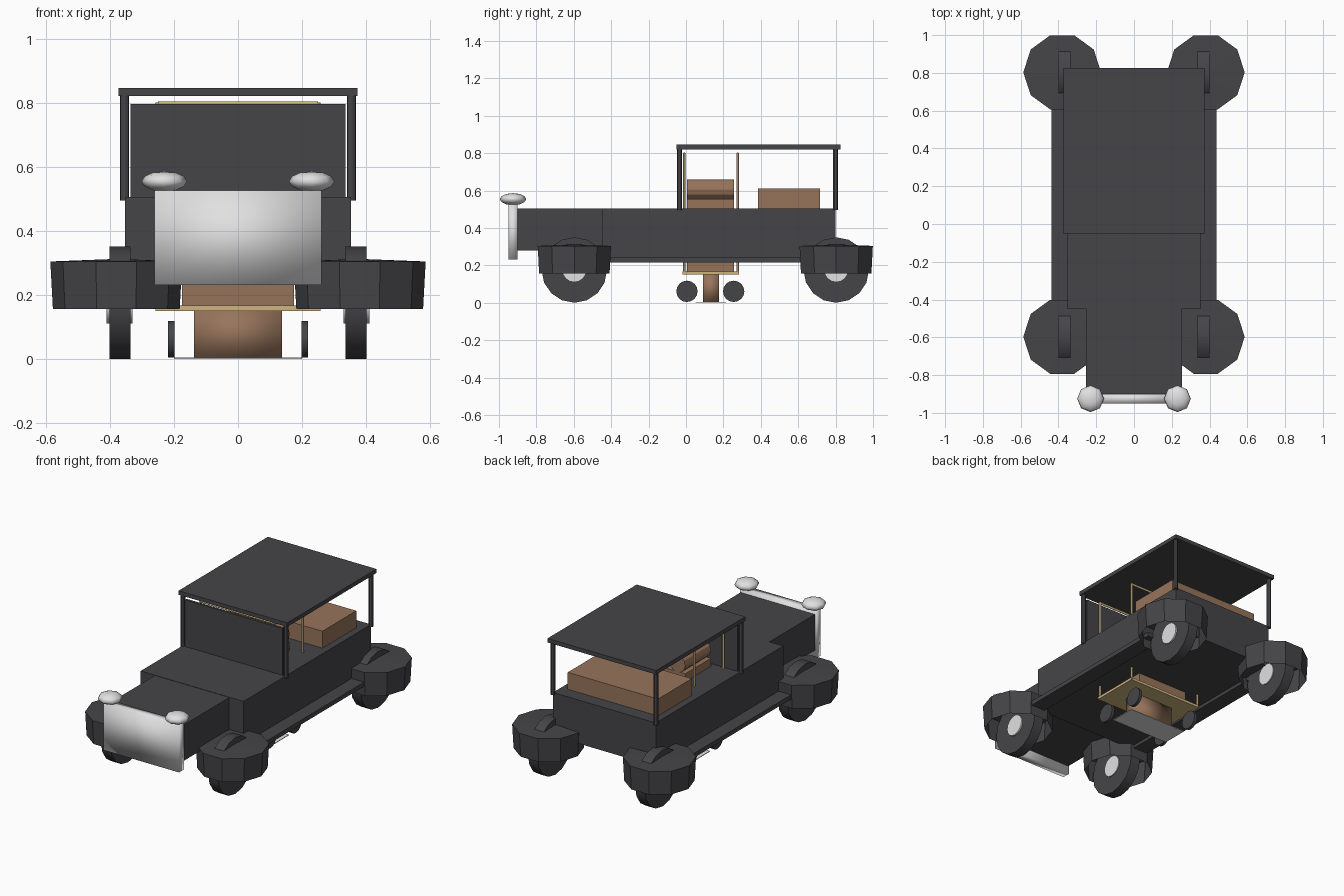
import bpy, math
from mathutils import Matrix

cube = bpy.data.objects.get("Cube")
if cube:
    bpy.data.objects.remove(cube, do_unlink=True)


def material(name, r, g, b):
    m = bpy.data.materials.new(name)
    m.use_nodes = True
    m.diffuse_color = (r, g, b, 1)
    m.node_tree.nodes["Principled BSDF"].inputs["Base Color"].default_value = (r, g, b, 1)
    return m


DARK = material("charcoal", 0.06, 0.06, 0.066)
SILVER = material("silver", 0.75, 0.75, 0.75)
BROWN = material("leather brown", 0.31, 0.175, 0.105)
BRASS = material("brass", 0.62, 0.46, 0.22)


def finish(name, mat, angle=30):
    ob = bpy.context.object
    ob.name = name
    bpy.ops.object.transform_apply(location=False, rotation=True, scale=True)
    ob.data.materials.append(mat)
    if angle:
        bpy.ops.object.shade_smooth_by_angle(angle=math.radians(angle))
    return ob


def box(name, mat, x, y, z, angle=0):
    """Box from its (min, max) range on each axis."""
    bpy.ops.mesh.primitive_cube_add(size=1, location=[sum(r) / 2 for r in (x, y, z)])
    bpy.context.object.scale = [r[1] - r[0] for r in (x, y, z)]
    return finish(name, mat, angle)


def rod(name, mat, centre, radius, length, axis="z", sides=12):
    turn = {"x": (0, math.pi / 2, 0), "y": (math.pi / 2, 0, 0), "z": (0, 0, 0)}[axis]
    bpy.ops.mesh.primitive_cylinder_add(vertices=sides, radius=radius, depth=length,
                                        location=centre, rotation=turn)
    return finish(name, mat)


# Body, bonnet and windscreen
box("body", DARK, (-0.353, 0.353), (-0.45, 0.8), (0.235, 0.505))
box("bonnet", DARK, (-0.255, 0.255), (-0.905, -0.44), (0.28, 0.503))
box("windscreen", DARK, (-0.335, 0.335), (-0.04, -0.025), (0.5, 0.795))
box("roof", DARK, (-0.373, 0.373), (-0.05, 0.825), (0.82, 0.845))

# Softly shaded radiator plate
box("radiator", SILVER, (-0.26, 0.26), (-0.95, -0.9), (0.23, 0.525), 180)

# Rear bench and raised driver seat
box("rear_bench", BROWN, (-0.31, 0.31), (0.385, 0.717), (0.5, 0.61))
box("driver_seat", BROWN, (-0.175, 0.175), (0.005, 0.257), (0.166, 0.555))
box("seat_pedestal", BROWN, (-0.137, 0.137), (0.09, 0.177), (0.004, 0.152), 180)
box("seat_base", BRASS, (-0.257, 0.257), (-0.02, 0.283), (0.15, 0.166))
box("foot_plate", SILVER, (-0.2, 0.2), (0.05, 0.215), (0, 0.004))

# Brass hoops before and behind the driver seat
for y, end in ((-0.01, "front"), (0.277, "rear")):
    rod("hoop_bar_" + end, BRASS, (0, y, 0.797), 0.007, 0.5, "x")

for s, side in ((1, "left"), (-1, "right")):
    box("running_board_" + side, DARK, sorted((s * 0.34, s * 0.438)), (-0.45, 0.65), (0.215, 0.242))
    rod("armrest_" + side, BROWN, (s * 0.12, 0.131, 0.605), 0.055, 0.252, "y")
    # Squashed faceted headlamps
    bpy.ops.mesh.primitive_uv_sphere_add(segments=8, ring_count=6, radius=1,
                                         location=(s * 0.23, -0.925, 0.554))
    bpy.context.object.scale = (0.071, 0.071, 0.032)
    finish("headlamp_" + side, SILVER, 60)
    for y, end in ((-0.035, "front"), (0.8, "rear")):
        rod(f"roof_post_{end}_{side}", DARK, (s * 0.354, y, 0.66), 0.014, 0.33)
    for y, end in ((-0.01, "front"), (0.277, "rear")):
        rod(f"hoop_post_{end}_{side}", BRASS, (s * 0.25, y, 0.476), 0.007, 0.648)
    # Small castors under the seat base
    for y, end in ((0.005, "front"), (0.255, "rear")):
        rod(f"castor_{end}_{side}", DARK, (s * 0.209, y, 0.061), 0.057, 0.02, "x", 16)
    # Road wheels with hubs, under open ten-sided mudguards
    for y, end in ((-0.597, "front"), (0.803, "rear")):
        rod(f"wheel_{end}_{side}", DARK, (s * 0.368, y, 0.175), 0.175, 0.065, "x", 16)
        rod(f"hub_{end}_{side}", SILVER, (s * 0.37, y, 0.175), 0.065, 0.08, "x", 16)
        bpy.ops.mesh.primitive_cone_add(vertices=10, radius1=0.198, radius2=0.206, depth=0.148,
                                        end_fill_type="NOTHING", location=(s * 0.38, y, 0.23),
                                        rotation=(0, 0, math.pi / 2))
        bpy.context.object.rotation_euler.z = math.pi / 2
        guard = finish(f"mudguard_{end}_{side}", DARK, 0)
        # align a corner with the outer side
        guard.data.transform(Matrix.Rotation(0 if abs(max(v.co.x for v in guard.data.vertices) - 0.206) < 0.001
                                             else math.pi / 2, 4, "Z"))
        bpy.ops.mesh.primitive_cone_add(vertices=10, radius1=0.206, radius2=0, depth=0.008,
                                        end_fill_type="NOTHING", location=(s * 0.38, y, 0.308),
                                        rotation=(0, 0, math.pi / 2))
        finish(f"mudguard_top_{end}_{side}", DARK, 0)
